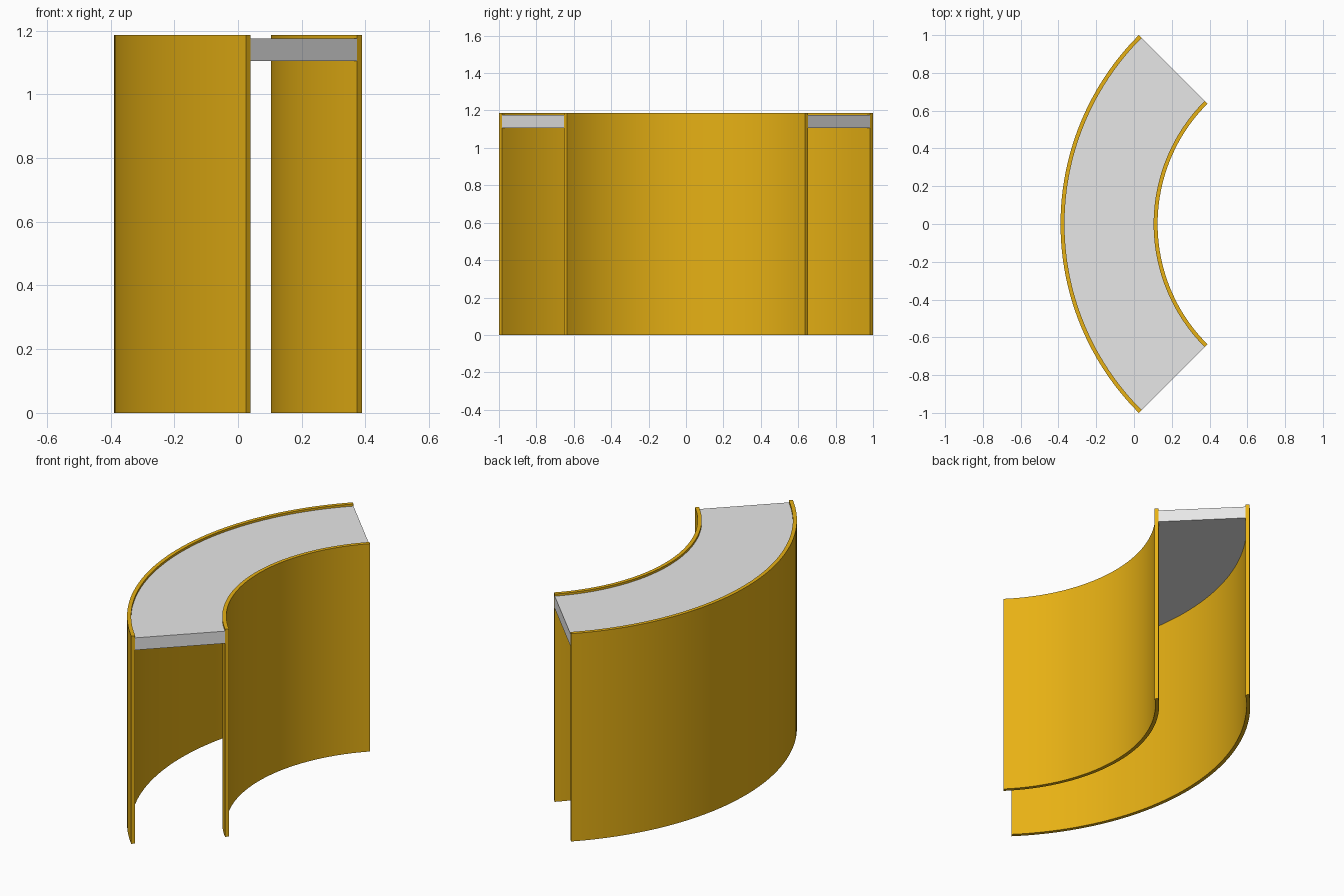
import bpy, bmesh, math

if "Cube" in bpy.data.objects:
    bpy.data.objects.remove(bpy.data.objects["Cube"])

CX = 1.025       # arc centre on x
HALF = math.pi / 4
SEG = 48


def material(name, rgb):
    m = bpy.data.materials.new(name)
    m.diffuse_color = (*rgb, 1)
    m.use_nodes = True
    m.node_tree.nodes["Principled BSDF"].inputs["Base Color"].default_value = m.diffuse_color
    return m


def arc_block(name, r_in, r_out, z0, z1, mat):
    """Sweep a rectangular section through a quarter turn, with capped ends."""
    bm = bmesh.new()
    rings = []
    for i in range(SEG + 1):
        a = math.pi - HALF + 2 * HALF * i / SEG
        c, s = math.cos(a), math.sin(a)
        rings.append([bm.verts.new((CX + r * c, r * s, z))
                      for r, z in ((r_in, z0), (r_out, z0), (r_out, z1), (r_in, z1))])
    for a, b in zip(rings, rings[1:]):
        for k in range(4):
            n = (k + 1) % 4
            bm.faces.new((a[k], a[n], b[n], b[k]))
    bm.faces.new(rings[0])
    bm.faces.new(rings[-1])
    bmesh.ops.recalc_face_normals(bm, faces=bm.faces)
    me = bpy.data.meshes.new(name)
    bm.to_mesh(me)
    bm.free()
    me.materials.append(mat)
    ob = bpy.data.objects.new(name, me)
    bpy.context.collection.objects.link(ob)
    bpy.ops.object.select_all(action='DESELECT')
    ob.select_set(True)
    bpy.context.view_layer.objects.active = ob
    bpy.ops.object.shade_smooth_by_angle(angle=math.radians(30))


yellow = material("golden_yellow", (0.80, 0.44, 0.007))
grey = material("light_grey", (0.80, 0.80, 0.80))

# Two curved walls, with the deck held between them just below the rim
arc_block("outer_wall", 1.393, 1.414, 0, 1.187, yellow)
arc_block("inner_wall", 0.900, 0.921, 0, 1.187, yellow)
arc_block("deck", 0.921, 1.393, 1.105, 1.175, grey)
